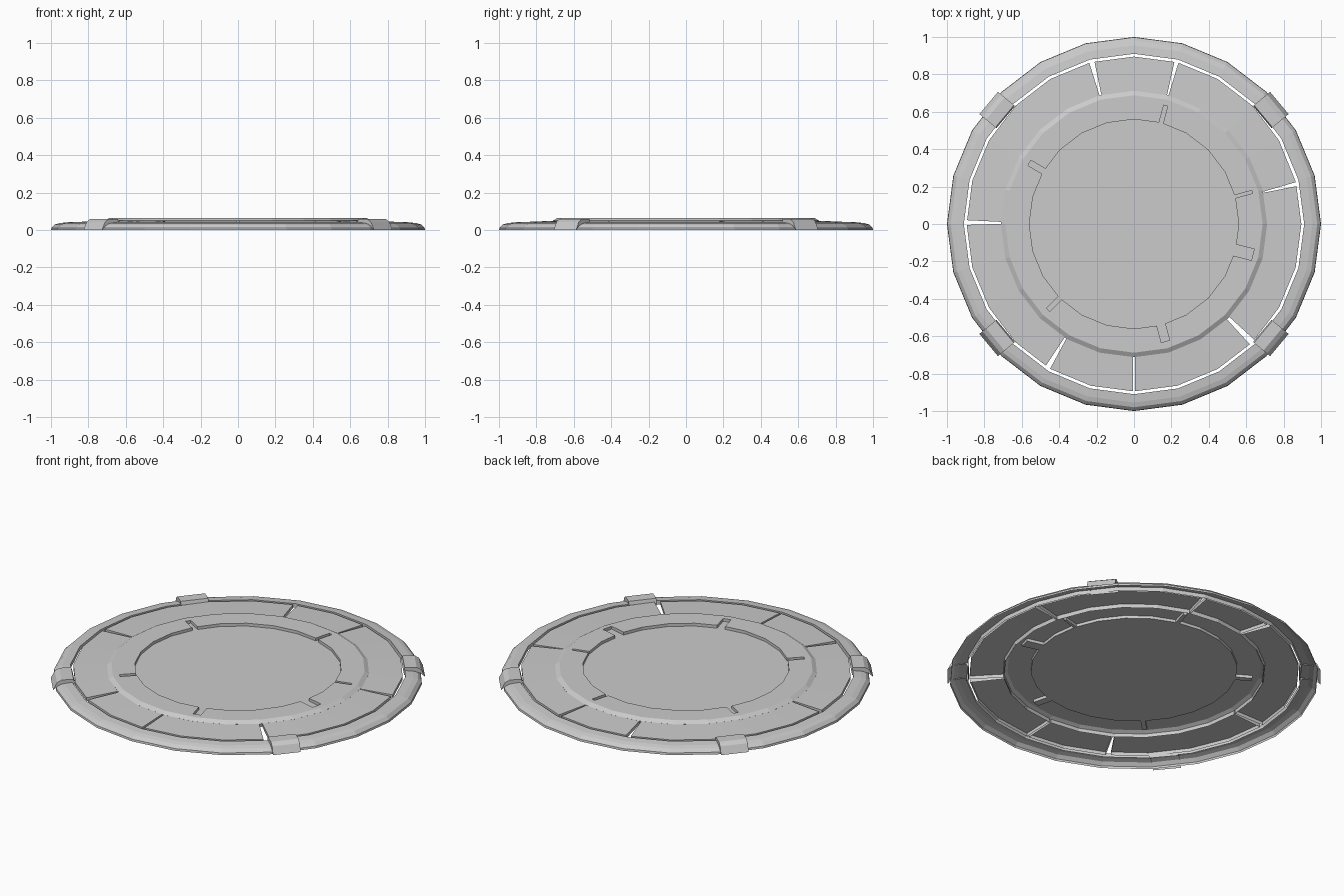
import bpy, bmesh
from math import sin, cos, radians, degrees, asin
from mathutils import Matrix

if "Cube" in bpy.data.objects:
    bpy.data.objects.remove(bpy.data.objects["Cube"])

N = 24
STEP = 360 / N


def finish(name, bm):
    bmesh.ops.recalc_face_normals(bm, faces=bm.faces)
    mesh = bpy.data.meshes.new(name)
    bm.to_mesh(mesh)
    bm.free()
    ob = bpy.data.objects.new(name, mesh)
    bpy.context.collection.objects.link(ob)
    return ob


def polar(r, ang):
    return r * cos(radians(ang)), r * sin(radians(ang))


def on_polygon(r, ang):
    """Point at an angle on the 24-sided polygon of corner radius r."""
    off = ang % STEP - STEP / 2
    return polar(r * cos(radians(STEP / 2)) / cos(radians(off)), ang)


def bridge(bm, a, b, closed=True):
    n = len(a)
    for i in range(n if closed else n - 1):
        k = (i + 1) % n
        bm.faces.new((a[i], a[k], b[k], b[i]))


def lathe(bm, profile):
    """Open (radius, z) profile spun into a 24-sided shell; returns its loops."""
    loops = [[bm.verts.new((*polar(r, i * STEP), z)) for i in range(N)] for r, z in profile]
    for a, b in zip(loops, loops[1:]):
        bridge(bm, a, b)
    return loops


# outer rim, an open-bottomed shell
bm = bmesh.new()
lathe(bm, [(1.0, 0.0), (0.998, 0.012), (0.98, 0.03), (0.955, 0.037),
           (0.91, 0.042), (0.91, 0.018)])
finish("outer_rim", bm)

# ring of panels with short skirts: (gap angle, half gap inside, half gap outside)
gaps = [(13.8, 0.2, 0.7), (75.3, 0.3, 0.7), (104.6, 0.4, 0.9), (179.5, 0.4, 0.8),
        (239, 0.4, 0.9), (270, 0.45, 0.4), (315, 0.7, 1.1)]
for i, (g0, a_in, a_out) in enumerate(gaps):
    g1, b_in, b_out = gaps[(i + 1) % len(gaps)]
    if g1 < g0:
        g1 += 360
    corners = [k * STEP for k in range(60) if g0 + 2 < k * STEP < g1 - 2]
    inner = [g0 + a_in] + corners + [g1 - b_in]
    outer = [g0 + a_out] + corners + [g1 - b_out]
    bm = bmesh.new()
    rows = [[bm.verts.new((*on_polygon(r, a), z)) for a in angs]
            for r, z, angs in ((0.705, 0.03, inner), (0.705, 0.05, inner),
                               (0.895, 0.042, outer), (0.895, 0.022, outer))]
    for p, q in zip(rows, rows[1:]):
        bridge(bm, p, q, closed=False)
    for k in (0, -1):
        bm.faces.new([row[k] for row in rows])
    finish(f"panel_{i + 1}", bm)

# outline of the sunken centre, with slots: (angle, outer radius, width)
slots = [(15.2, 0.655, 0.016), (75, 0.655, 0.022), (149.7, 0.648, 0.032),
         (225, 0.65, 0.026), (285, 0.65, 0.046), (345.5, 0.657, 0.062)]
outline = []
for ang, r1, w in slots:
    a0, a1 = (degrees(asin(w / 2 / r)) for r in (0.56, r1))
    outline += [(ang - a0, on_polygon(0.56, ang - a0)), (ang - a1, polar(r1, ang - a1)),
                (ang + a1, polar(r1, ang + a1)), (ang + a0, on_polygon(0.56, ang + a0))]
for k in range(N):
    a = k * STEP
    if all(abs(a - s) > degrees(asin(w / 2 / 0.56)) for s, r1, w in slots):
        outline.append((a, polar(0.56, a)))


def walk_order(item):
    """Sort by angle, keeping slot corners in walking order."""
    ang, (x, y) = item
    r = (x * x + y * y) ** 0.5
    for s, r1, w in slots:
        if abs(ang - s) <= degrees(asin(w / 2 / 0.56)) + 1e-6:
            return s + (0.001 if r > 0.6 else 0.002) * (1 if ang > s else -1)
    return ang


outline.sort(key=walk_order)

# raised ring stepping down to the centre floor, one sheet
bm = bmesh.new()
edge = lathe(bm, [(0.708, 0.03), (0.712, 0.05), (0.688, 0.064)])[-1]
top = [bm.verts.new((*p, 0.064)) for a, p in outline]
floor = [bm.verts.new((*p, 0.047)) for a, p in outline]
bridge(bm, top, floor)
bm.faces.new(floor)
rim_edges = [bm.edges.get((loop[i], loop[(i + 1) % len(loop)]))
             for loop in (edge, top) for i in range(len(loop))]
bmesh.ops.triangle_fill(bm, edges=rim_edges, use_beauty=True, use_dissolve=False)
finish("raised_ring_and_centre", bm)

# four arched clips over the rim, thin open shells
clip = [(0.898, 0.012), (0.893, 0.035), (0.9, 0.059), (0.965, 0.059),
        (0.99, 0.043), (1.011, 0.0)]
for i, ang in enumerate((39.8, 140.2, 219.8, 320.2)):
    bm = bmesh.new()
    sides = [[bm.verts.new((r, s * 0.0775, z)) for r, z in clip] for s in (-1, 1)]
    bridge(bm, *sides, closed=False)
    # end caps down to the rim surface
    for s in (-1, 1):
        side = sides[(s + 1) // 2]
        low = [bm.verts.new((r, s * 0.0775, z)) for r, z in ((0.985, 0.024), (0.955, 0.032), (0.91, 0.036))]
        bm.faces.new(side + low)
    bm.transform(Matrix.Rotation(radians(ang), 4, 'Z'))
    finish(f"rim_clip_{i + 1}", bm)
